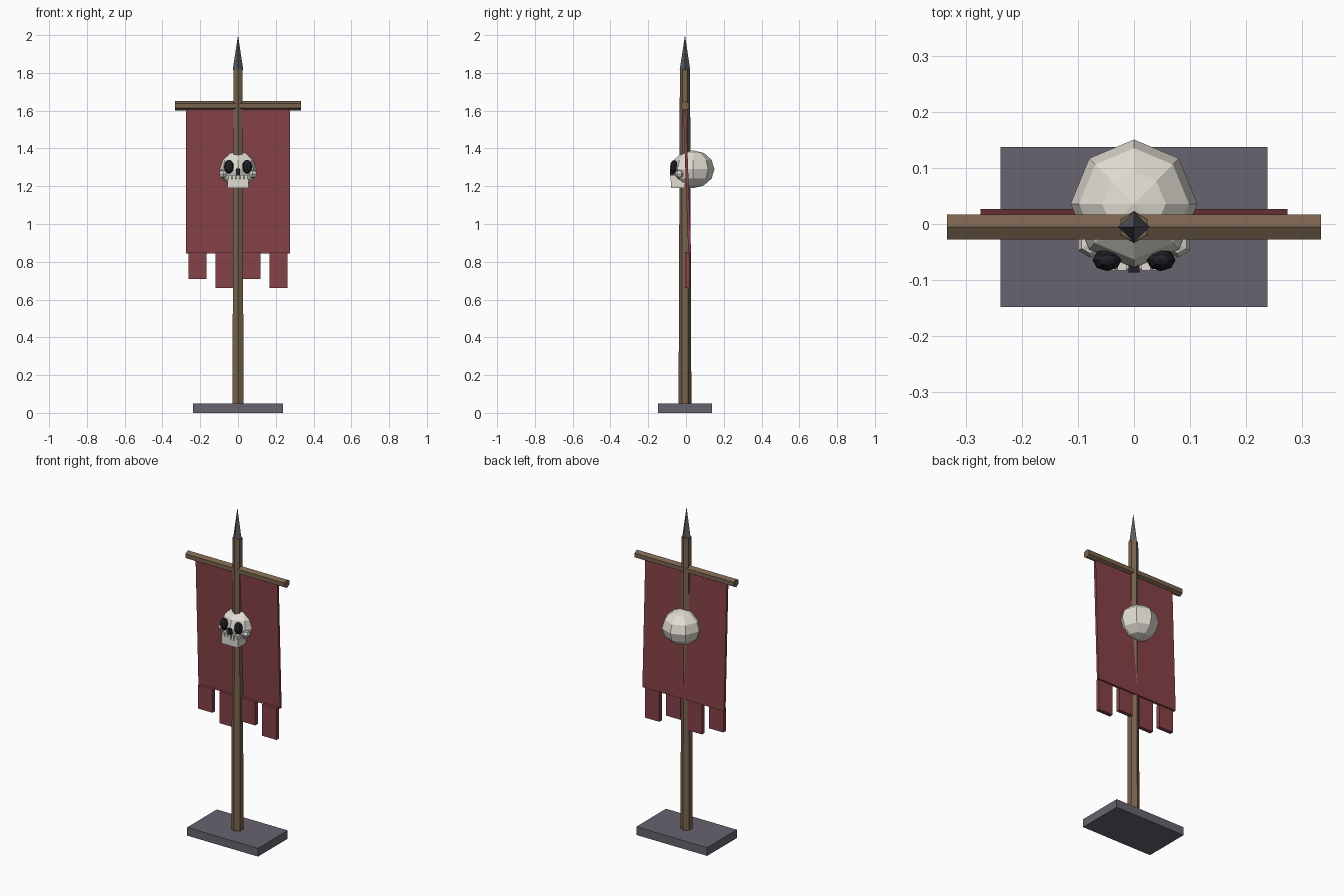
import bpy
import math

if "Cube" in bpy.data.objects:
    bpy.data.objects.remove(bpy.data.objects["Cube"])

CY = -0.0055  # pole axis in y


def material(name, rgb):
    m = bpy.data.materials.new(name)
    m.diffuse_color = (*rgb, 1)
    m.use_nodes = True
    m.node_tree.nodes["Principled BSDF"].inputs["Base Color"].default_value = m.diffuse_color
    return m


WOOD = material("wood", (0.19, 0.125, 0.075))
CLOTH = material("cloth", (0.24, 0.055, 0.065))
STONE = material("stone", (0.14, 0.125, 0.16))
STEEL = material("steel", (0.10, 0.10, 0.12))
BONE = material("bone", (0.75, 0.72, 0.65))
DARK = material("dark", (0.015, 0.015, 0.02))


def finish(name, mat):
    o = bpy.context.object
    o.name = name
    o.data.materials.append(mat)
    return o


def box(name, lo, hi, mat):
    loc = [(a + b) / 2 for a, b in zip(lo, hi)]
    bpy.ops.mesh.primitive_cube_add(size=1, location=loc)
    o = finish(name, mat)
    o.scale = [b - a for a, b in zip(lo, hi)]
    return o


def cone(name, sides, r1, r2, z1, z2, mat):
    # corners point along +y and -y
    bpy.ops.mesh.primitive_cone_add(vertices=sides, radius1=r1, radius2=r2, depth=z2 - z1,
                                    location=(0, CY, (z1 + z2) / 2))
    return finish(name, mat)


def ball(name, loc, scale, seg, rings, mat):
    bpy.ops.mesh.primitive_uv_sphere_add(segments=seg, ring_count=rings, radius=1, location=loc)
    o = finish(name, mat)
    o.scale = scale
    return o


# Base, pole and spear tip
box("base", (-0.238, -0.148, 0), (0.238, 0.137, 0.05), STONE)
cone("pole", 6, 0.034, 0.027, 0.04, 1.82, WOOD)
cone("spear_tip", 4, 0.028, 0, 1.815, 2.0, STEEL)

# Crossbar: six-sided rod with a ridge on top
bpy.ops.mesh.primitive_cylinder_add(vertices=6, radius=0.0255, depth=0.666,
                                    location=(0, CY, 1.626), rotation=(0, math.pi / 2, 0))
bar = finish("crossbar", WOOD)
for v in bar.data.vertices:  # turn a corner of the hexagon to the top
    x, y, z = v.co
    v.co = (-y, x, z)

# Banner sheet, leaning back slightly towards the bottom
sheet = box("banner", (-0.274, -0.0015, 0.845), (0.274, 0.0135, 1.607), CLOTH)
sheet.rotation_euler.x = math.atan2(0.027, 0.762)

# Ragged strips along the lower edge
for i, (x, z) in enumerate([(-0.215, 0.71), (-0.072, 0.66), (0.072, 0.71), (0.215, 0.66)]):
    box(f"banner_strip_{i + 1}", (x - 0.048, -0.006, z), (x + 0.048, 0.018, 0.852), CLOTH)

# Skull
ball("cranium", (0, 0.036, 1.29), (0.113, 0.1145, 0.1), 8, 6, BONE)
box("jaw", (-0.056, -0.080, 1.19), (0.056, -0.005, 1.238), BONE)
for s, side in ((-1, "left"), (1, "right")):
    ball(f"eye_socket_{side}", (s * 0.048, -0.064, 1.303), (0.026, 0.02, 0.036), 8, 6, DARK)
    ball(f"cheek_{side}", (s * 0.078, -0.035, 1.265), (0.025, 0.025, 0.022), 6, 4, BONE)
box("nose_hole", (-0.01, -0.086, 1.258), (0.01, -0.055, 1.295), DARK)
for i in range(5):
    x = (i - 2) * 0.021
    box(f"tooth_{i + 1}", (x - 0.008, -0.083, 1.228), (x + 0.008, -0.045, 1.26), BONE)
